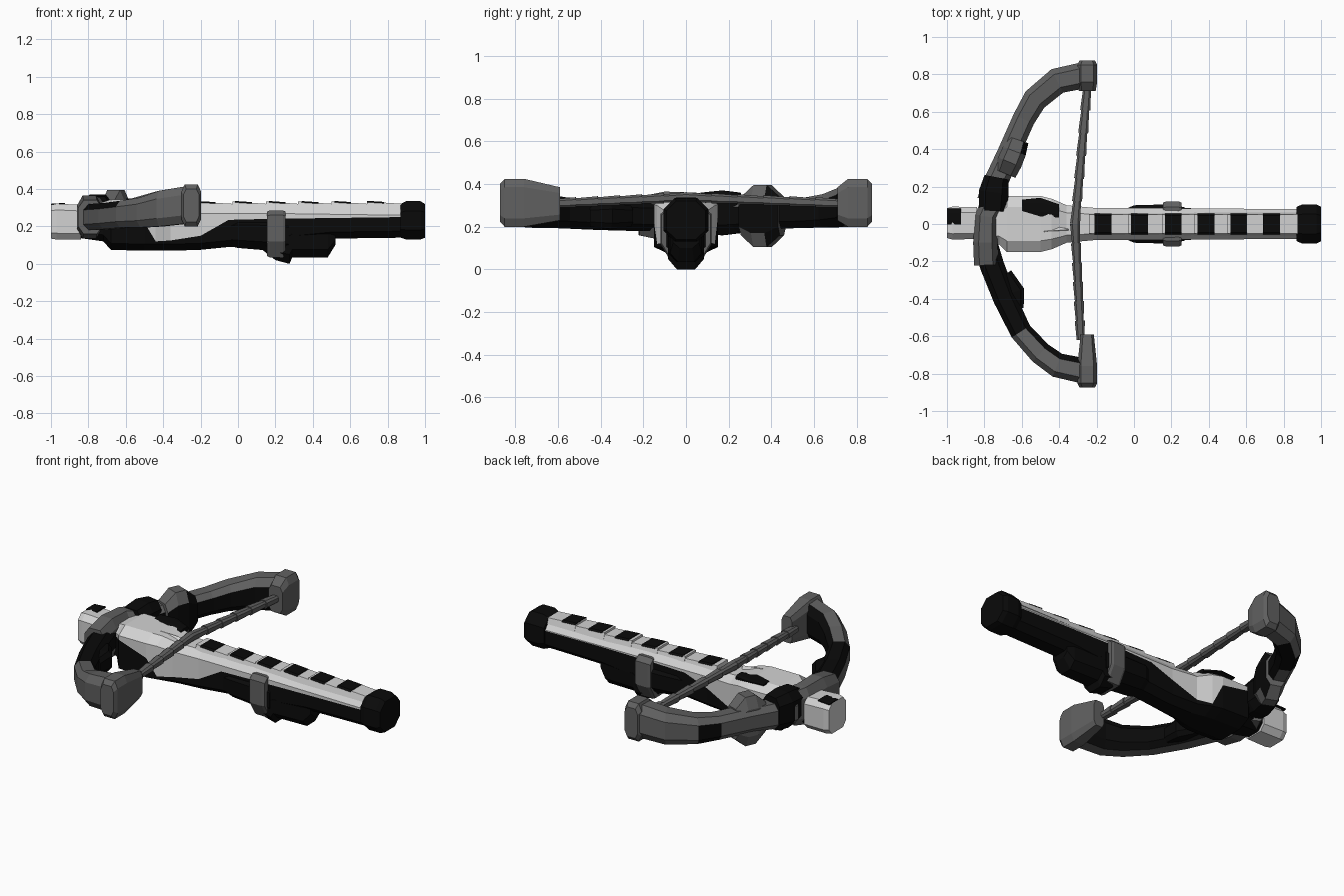
import bpy, bmesh, math
from mathutils import Vector

if "Cube" in bpy.data.objects:
    bpy.data.objects.remove(bpy.data.objects["Cube"])


def material(name, v):
    m = bpy.data.materials.new(name)
    m.diffuse_color = (v, v, v, 1)
    m.use_nodes = True
    m.node_tree.nodes["Principled BSDF"].inputs["Base Color"].default_value = m.diffuse_color
    return m


MATS = [material("light grey", 0.65), material("mid grey", 0.12), material("black", 0.003)]
LIGHT, GREY, BLACK = 0, 1, 2


def loft(name, rings, rule):
    """Skin closed rings; rule is a colour index or f(ring, edge, centre, normal)."""
    bm = bmesh.new()
    vs = [[bm.verts.new(p) for p in r] for r in rings]
    n = len(rings[0])
    tags = {}
    for i in range(len(rings) - 1):
        for k in range(n):
            j = (k + 1) % n
            f = bm.faces.new((vs[i][k], vs[i][j], vs[i + 1][j], vs[i + 1][k]))
            tags[f] = (i, k)
    tags[bm.faces.new(vs[0])] = (0, -1)
    tags[bm.faces.new(vs[-1])] = (len(rings) - 1, -1)
    bmesh.ops.recalc_face_normals(bm, faces=bm.faces[:])
    for f, (i, k) in tags.items():
        f.material_index = rule(i, k, f.calc_center_median(), f.normal) if callable(rule) else rule
    me = bpy.data.meshes.new(name)
    bm.to_mesh(me)
    bm.free()
    for m in MATS:
        me.materials.append(m)
    ob = bpy.data.objects.new(name, me)
    bpy.context.collection.objects.link(ob)
    return ob


def octagon(w, h, cut=0.5):
    a, b = w * cut, h * cut
    return [(w, -b), (w, b), (a, h), (-a, h), (-w, b), (-w, -b), (-a, -h), (a, -h)]


def along_x(name, rows, rule, cut=0.5):
    """Octagonal body; rows are x, y centre, half width, bottom, top."""
    return loft(name, [[(x, y + a, (b + t) / 2 + c) for a, c in octagon(w, (t - b) / 2, cut)]
                       for x, y, w, b, t in rows], rule)


def sweep(name, path, rule):
    """Octagonal sweep; path rows are x, y, z, half width, half height."""
    rings = []
    for i, (x, y, z, w, h) in enumerate(path):
        p, q = path[max(i - 1, 0)], path[min(i + 1, len(path) - 1)]
        t = Vector((q[0] - p[0], q[1] - p[1], 0)).normalized()
        rings.append([(x + t.y * a, y - t.x * a, z + c) for a, c in octagon(w, h, 0.55)])
    return loft(name, rings, rule)


# Stock: x, half width, bottom, top, colour split on each side
def stock_ring(x, w, b, t, front, back):
    pts = [(-.6 * w, t), (-w, t - .04), (-w, front), (-w, b + .035), (-.5 * w, b)]
    pts += [(.5 * w, b), (w, b + .035), (w, back), (w, t - .04), (.6 * w, t)]
    return [(x, y, z) for y, z in pts]


stock = [
    (-.86, .07, .14, .30, .20, .20), (-.72, .11, .12, .33, .27, .27),
    (-.68, .15, .075, .345, .28, .28), (-.50, .15, .07, .345, .22, .25),
    (-.44, .135, .07, .34, .12, .12), (-.36, .10, .07, .315, .125, .13),
    (-.20, .085, .075, .31, .15, .20), (-.05, .085, .09, .31, .235, .255),
    (.15, .085, .10, .31, .24, .26), (.50, .082, .135, .305, .245, .26),
    (.88, .08, .14, .30, .25, .255)]
loft("stock", [stock_ring(*r) for r in stock],
     lambda i, k, c, n: LIGHT if k in (0, 1, 7, 8, 9) else BLACK)

# Stepped top rail with dark inlays
steps = [-.24, -.03, .15, .32, .50, .69, .88]
for i, (a, b) in enumerate(zip(steps, steps[1:])):
    def rail(x, w, lo, hi):
        return [(x, -w, lo), (x, w, lo), (x, w * .8, hi), (x, -w * .8, hi)]
    hi, lo = .333, .321
    loft(f"rail_{i}", [rail(a, .062, .29, hi), rail(b, .062, .29, lo)], LIGHT)
    m = (-.165, .03, .21, .385, .56, .735)[i]
    z = [hi + (lo - hi) * (x - a) / (b - a) for x in (m - .045, m + .045)]
    loft(f"inlay_{i}", [rail(x, .057, h - .004, h + .004)
                        for x, h in zip((m - .045, m + .045), z)], BLACK)

# Butt cap and nose
along_x("butt_cap", [(.87, 0, .092, .14, .32), (.90, 0, .105, .13, .335),
                     (.975, 0, .105, .13, .335), (1.0, 0, .092, .14, .32)], BLACK)
along_x("nose", [(-1.0, .005, .08, .135, .315), (-.97, .005, .088, .13, .322),
                 (-.84, .005, .085, .13, .315)], LIGHT, .65)
along_x("nose_patch", [(-1.0, .04, .042, .312, .321), (-.925, .04, .042, .317, .326)], BLACK)

# Raised deck patch and small pointed catch
along_x("deck_patch", [(-.60, .10, .03, .338, .348), (-.50, .09, .05, .338, .348),
                       (-.40, .07, .035, .31, .34)], BLACK)
loft("catch", [[(-.50, -.10, .31), (-.50, .01, .31), (-.48, -.04, .345)],
               [(-.35, -.035, .31), (-.35, -.025, .31), (-.35, -.03, .335)]], LIGHT)

# Grip under the stock and its wrapped band
along_x("grip_side", [(-.07, 0, .07, .10, .23), (0, 0, .10, .085, .25),
                      (.18, 0, .105, .07, .25), (.27, 0, .09, .06, .24)], BLACK)
along_x("grip", [(.13, 0, .08, .075, .2), (.20, 0, .085, .02, .2), (.275, 0, .085, 0, .2),
                 (.29, 0, .085, .035, .2), (.48, 0, .075, .035, .2), (.52, 0, .06, .10, .2)], BLACK)


def band_ring(x, s):
    pts = [(-.09, .285), (-.12, .26), (-.12, .12), (-.07, .035)]
    pts += [(-y, z) for y, z in reversed(pts)]
    return [(x, y * s, .17 + (z - .17) * s) for y, z in pts]


loft("band", [band_ring(.155, .95), band_ring(.17, 1), band_ring(.24, 1), band_ring(.255, .95)], GREY)

# Bow limbs
rear = [(-.77, .12, .25, .07, .075), (-.74, .22, .25, .065, .075), (-.67, .38, .26, .06, .07),
        (-.59, .56, .265, .06, .07), (-.53, .665, .275, .066, .078), (-.41, .765, .295, .07, .095),
        (-.27, .795, .315, .07, .10)]
front = [(-.79, -.12, .25, .065, .07), (-.76, -.22, .25, .065, .07), (-.69, -.40, .255, .062, .07),
         (-.605, -.575, .265, .058, .072), (-.50, -.69, .275, .062, .08), (-.41, -.755, .295, .066, .095),
         (-.27, -.785, .315, .068, .10)]


def rear_colour(i, k, c, n):
    if n.z > .4:
        return GREY
    inner = n.x > .25 or n.y < -.5
    return BLACK if (inner and c.y < .78) or (n.y > 0 and .55 < c.y < .72) else GREY


def front_colour(i, k, c, n):
    inner = n.x > .25 or n.y > .5
    return BLACK if (n.z > .4 and c.y > -.58) or (inner and c.y > -.75) else GREY


sweep("rear_limb", rear, rear_colour)
sweep("front_limb", front, front_colour)

# Limb tips
for name, s, inner in (("rear_tip", 1, .71), ("front_tip", -1, .59)):
    rows = [(inner, -.25, .035 if s < 0 else .045, .23, .385), (.76, -.25, .053, .20, .425),
            (.85, -.25, .053, .20, .425), (.873, -.25, .042, .225, .40)]
    loft(name, [[(x + a, s * y, (b + t) / 2 + c) for a, c in octagon(w, (t - b) / 2, .65)]
                for y, x, w, b, t in rows], GREY)

# Bow mount and limb clamps
sweep("bow_mount", [(-.79, -.22, .25, .065, .09), (-.795, -.10, .25, .065, .115),
                    (-.79, .04, .25, .06, .11), (-.76, .10, .25, .065, .10)], GREY)
sweep("rear_socket", [(-.755, .07, .265, .075, .095), (-.75, .17, .265, .08, .105),
                      (-.735, .25, .265, .065, .095)], BLACK)
sweep("rear_clamp", [(-.69, .27, .25, .06, .09), (-.665, .33, .25, .067, .145),
                     (-.64, .39, .25, .065, .145), (-.62, .45, .25, .058, .09)],
      lambda i, k, c, n: BLACK if n.x > .85 else GREY)
sweep("front_clamp", [(-.69, -.27, .25, .04, .05), (-.63, -.36, .25, .045, .06),
                      (-.63, -.45, .25, .04, .05)], BLACK)

# String in short tapered links
for s, tip in ((1, (-.25, .73, .31)), (-1, (-.285, -.62, .31))):
    a, b = Vector((-.315, 0, .338)), Vector(tip)
    for i in range(6):
        p, q = a.lerp(b, i / 6), a.lerp(b, (i + 1) / 6)
        sweep(f"string_{'rear' if s > 0 else 'front'}_{i}",
              [(*p, .027, .024), (*q, .021, .019)], GREY)
